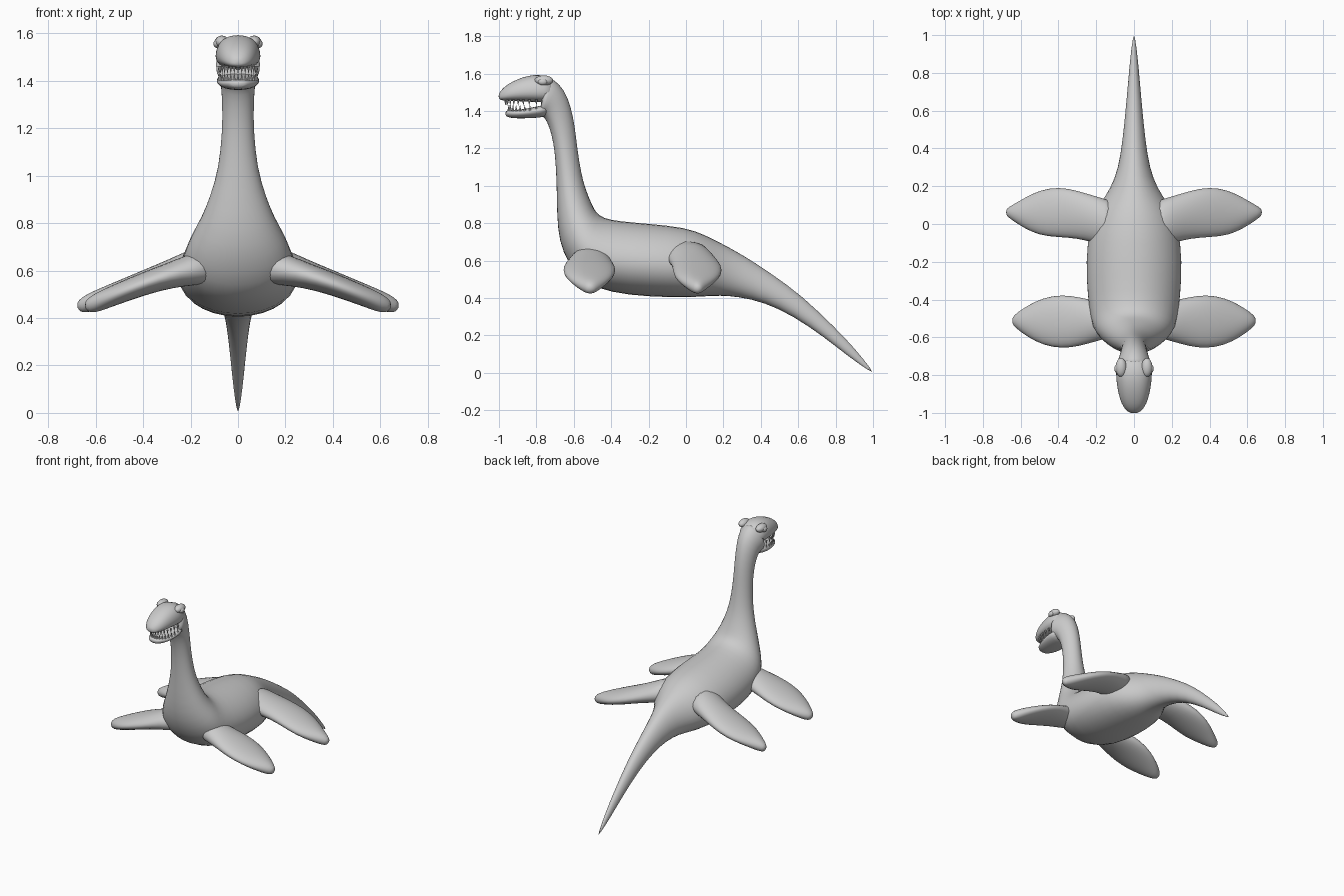
import bpy, bmesh, math
from mathutils import Vector

grey = bpy.data.materials.new("plain grey")
grey.diffuse_color = (0.6, 0.6, 0.6, 1)


def finish(obj):
    obj.data.materials.append(grey)
    for p in obj.data.polygons:
        p.use_smooth = True
    return obj


def loft(name, rings, k=0.0, n=16, power=1.0):
    """Skin rings given as (centre, up vector, side vector); k > 0 widens the underside."""
    bm = bmesh.new()
    loops = []
    for c, up, side in rings:
        loop = []
        for i in range(n):
            t = 2 * math.pi * i / n
            s, q = math.sin(t), math.cos(t)
            s = math.copysign(abs(s) ** power, s)
            q = math.copysign(abs(q) ** power, q)
            loop.append(bm.verts.new(c + up * q + side * s * (1 - k * q)))
        loops.append(loop)
    for a, b in zip(loops, loops[1:]):
        for i in range(n):
            j = (i + 1) % n
            bm.faces.new((a[i], a[j], b[j], b[i]))
    bm.faces.new(loops[0])
    bm.faces.new(loops[-1])
    bmesh.ops.recalc_face_normals(bm, faces=bm.faces)
    mesh = bpy.data.meshes.new(name)
    bm.to_mesh(mesh)
    bm.free()
    obj = bpy.data.objects.new(name, mesh)
    bpy.context.collection.objects.link(obj)
    sub = obj.modifiers.new("smooth", 'SUBSURF')
    sub.levels = sub.render_levels = 1
    return finish(obj)


def spine(name, rows, k, power=1.0):
    """Rows: top y, top z, bottom y, bottom z, half width."""
    rings = []
    for ty, tz, by, bz, w in rows:
        top, bot = Vector((0, ty, tz)), Vector((0, by, bz))
        rings.append(((top + bot) / 2, (top - bot) / 2, Vector((w, 0, 0))))
    return loft(name, rings, k, power=power)


def ball(name, loc, scale):
    bpy.ops.mesh.primitive_uv_sphere_add(segments=16, ring_count=10, location=loc)
    obj = bpy.context.object
    obj.name = name
    obj.scale = scale
    return finish(obj)


# Tail, trunk and neck in one skin
spine("body", [
    (1.003, 0.004, 0.996, -0.001, 0.004),
    (0.90, 0.135, 0.87, 0.085, 0.02),
    (0.80, 0.24, 0.74, 0.19, 0.03),
    (0.62, 0.415, 0.57, 0.305, 0.046),
    (0.46, 0.53, 0.42, 0.375, 0.062),
    (0.31, 0.63, 0.28, 0.405, 0.085),
    (0.20, 0.69, 0.18, 0.411, 0.125),
    (0.10, 0.742, 0.10, 0.405, 0.19),
    (0.00, 0.782, 0.00, 0.399, 0.24),
    (-0.20, 0.802, -0.20, 0.402, 0.262),
    (-0.36, 0.815, -0.40, 0.423, 0.25),
    (-0.44, 0.83, -0.56, 0.48, 0.235),
    (-0.48, 0.86, -0.635, 0.59, 0.21),
    (-0.50, 0.90, -0.68, 0.70, 0.165),
    (-0.535, 0.98, -0.692, 0.84, 0.12),
    (-0.56, 1.07, -0.692, 1.00, 0.082),
    (-0.58, 1.20, -0.70, 1.17, 0.068),
    (-0.592, 1.31, -0.72, 1.28, 0.067),
    (-0.612, 1.42, -0.745, 1.345, 0.072),
    (-0.65, 1.52, -0.765, 1.37, 0.082),
    (-0.71, 1.575, -0.775, 1.368, 0.095),
    (-0.76, 1.592, -0.785, 1.368, 0.10),
], 0.12)

# Upper head and snout
spine("upper_head", [
    (-0.70, 1.565, -0.70, 1.45, 0.075),
    (-0.76, 1.592, -0.76, 1.445, 0.095),
    (-0.81, 1.596, -0.81, 1.447, 0.096),
    (-0.87, 1.584, -0.87, 1.450, 0.088),
    (-0.93, 1.558, -0.93, 1.453, 0.075),
    (-0.97, 1.532, -0.97, 1.455, 0.056),
    (-0.992, 1.507, -0.992, 1.458, 0.036),
    (-1.002, 1.490, -1.002, 1.468, 0.014),
], 0.15, 0.85)

# Lower jaw
spine("lower_jaw", [
    (-0.73, 1.435, -0.73, 1.375, 0.08),
    (-0.78, 1.43, -0.78, 1.364, 0.092),
    (-0.84, 1.415, -0.84, 1.361, 0.088),
    (-0.90, 1.406, -0.90, 1.360, 0.075),
    (-0.945, 1.406, -0.945, 1.363, 0.052),
    (-0.967, 1.40, -0.967, 1.374, 0.028),
], -0.15, 0.85)

# Two rows of teeth following the jaw curve
for row, base_z, direction in (("upper", 1.456, -1), ("lower", 1.405, 1)):
    for i in range(17):
        a = math.pi * i / 16
        x = 0.08 * math.cos(a)
        y = -0.80 - (0.165 if row == "upper" else 0.148) * math.sin(a) ** 0.9
        bpy.ops.mesh.primitive_cone_add(
            vertices=6, radius1=0.007, radius2=0, depth=0.034,
            location=(x, y, base_z + direction * 0.012),
            rotation=(math.pi if direction < 0 else 0, 0, 0))
        bpy.context.object.name = row + "_tooth"
        bpy.context.object.data.materials.append(grey)

# Eyes with brow bulges
for s in (-1, 1):
    ball("brow", (s * 0.068, -0.76, 1.563), (0.03, 0.05, 0.027))
    ball("eye", (s * 0.088, -0.766, 1.556), (0.016, 0.025, 0.018))

# Flippers: x, leading y, trailing y, height, half thickness
front = [
    (0.10, -0.60, -0.42, 0.62, 0.075), (0.20, -0.622, -0.405, 0.602, 0.064),
    (0.29, -0.65, -0.385, 0.578, 0.052), (0.38, -0.663, -0.37, 0.55, 0.047),
    (0.48, -0.645, -0.387, 0.512, 0.043), (0.56, -0.602, -0.428, 0.48, 0.04),
    (0.615, -0.56, -0.465, 0.456, 0.036), (0.645, -0.53, -0.495, 0.444, 0.018),
]
rear = [
    (0.08, -0.14, 0.12, 0.65, 0.085), (0.20, -0.105, 0.147, 0.615, 0.066),
    (0.30, -0.078, 0.18, 0.585, 0.053), (0.40, -0.073, 0.20, 0.55, 0.047),
    (0.50, -0.063, 0.182, 0.512, 0.043), (0.58, -0.025, 0.14, 0.482, 0.04),
    (0.645, 0.02, 0.10, 0.456, 0.036), (0.678, 0.045, 0.08, 0.444, 0.018),
]
for name, rows in (("front_flipper", front), ("rear_flipper", rear)):
    for s in (-1, 1):
        loft(name, [(Vector((s * x, (a + b) / 2, z)),
                     Vector((s * h * 0.3, 0, h)),
                     Vector((0, (b - a) / 2, 0))) for x, a, b, z, h in rows])
